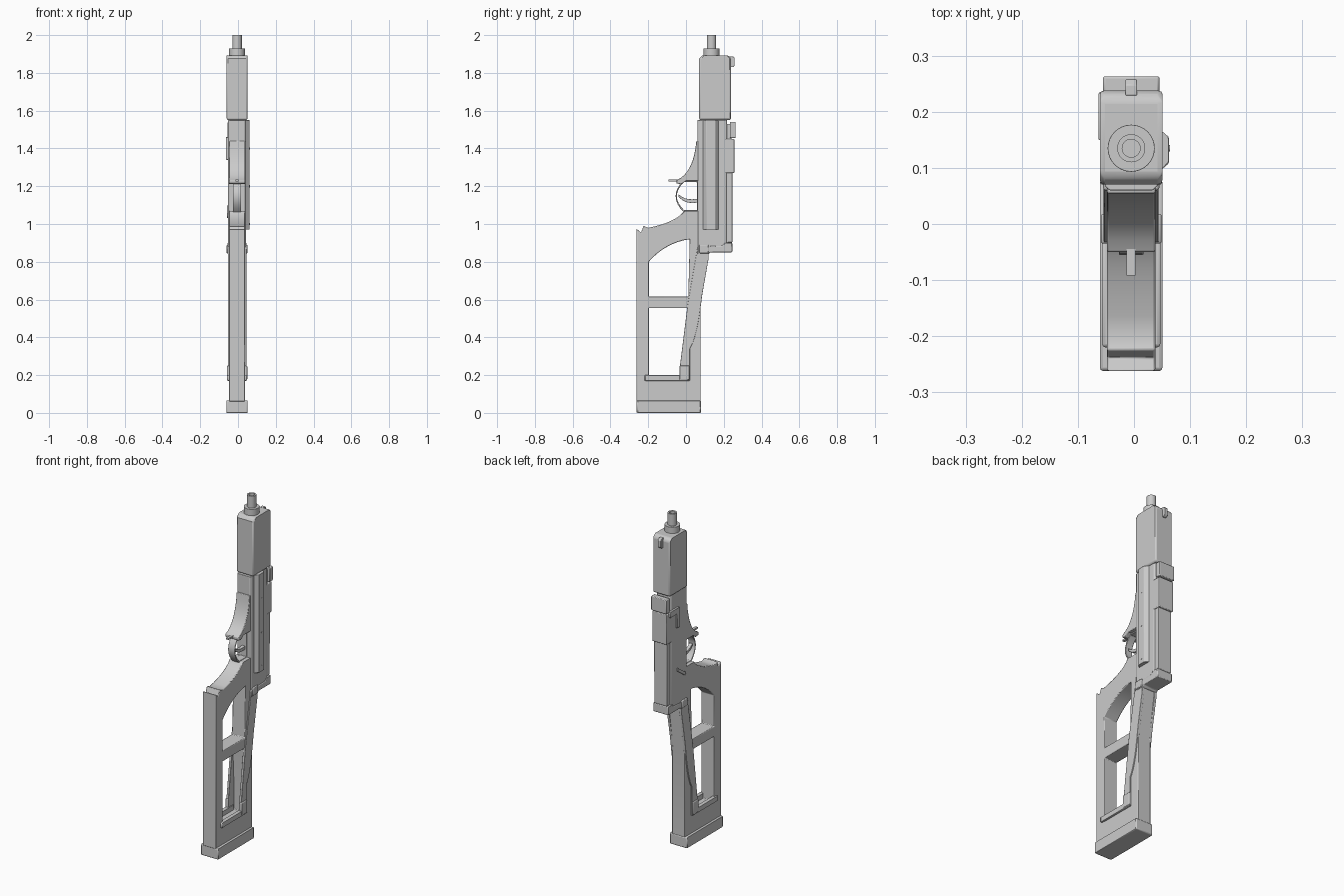
import bpy, bmesh, math
from mathutils import Matrix, Vector

cube = bpy.data.objects.get("Cube")
if cube:
    bpy.data.objects.remove(cube, do_unlink=True)

grey = bpy.data.materials.new("plain grey")
grey.use_nodes = True
grey.diffuse_color = (.6, .6, .6, 1)
grey.node_tree.nodes["Principled BSDF"].inputs["Base Color"].default_value = grey.diffuse_color

# Shared landmarks
MIDDLE = -.005
STOCK_HALF = .043
BODY_HALF = .047
GUARD_HALF = .056
BACK, FRONT = -.262, .078
POST = -.197
BODY_FRONT, BODY_BACK = .06, .218
BODY_BASE, BODY_TOP = .86, 1.55
BARREL_Y = .135
CYCLE_AXES = Matrix(((0, 0, 1, 0), (1, 0, 0, 0), (0, 1, 0, 0), (0, 0, 0, 1)))


def extrude(name, loops, low, high, upright=False, bevel=0.0):
    """Extrude an outline and its holes: (y, z) along x, or (x, y) upright along z."""
    curve = bpy.data.curves.new(name, "CURVE")
    curve.dimensions, curve.fill_mode = "2D", "BOTH"
    curve.extrude = (high - low) / 2
    for loop in loops:
        spline = curve.splines.new("POLY")
        spline.points.add(len(loop) - 1)
        for point, (across, along) in zip(spline.points, loop):
            point.co = (across, along, 0, 1)
        spline.use_cyclic_u = True
    outline = bpy.data.objects.new(name + " outline", curve)
    bpy.context.scene.collection.objects.link(outline)
    depsgraph = bpy.context.evaluated_depsgraph_get()
    mesh = bpy.data.meshes.new_from_object(outline.evaluated_get(depsgraph))
    bpy.data.objects.remove(outline, do_unlink=True)

    bm = bmesh.new()
    bm.from_mesh(mesh)
    bmesh.ops.remove_doubles(bm, verts=bm.verts, dist=.0002)
    bm.transform(Matrix.Translation((0, 0, (low + high) / 2)))
    if not upright:
        bm.transform(CYCLE_AXES)
    bmesh.ops.recalc_face_normals(bm, faces=bm.faces)
    bm.to_mesh(mesh)
    bm.free()
    mesh.materials.clear()
    mesh.materials.append(grey)

    obj = bpy.data.objects.new(name, mesh)
    bpy.context.scene.collection.objects.link(obj)
    if bevel:
        modifier = obj.modifiers.new("soft edges", "BEVEL")
        modifier.width, modifier.segments = bevel, 2
        modifier.limit_method, modifier.angle_limit = "ANGLE", math.radians(40)
    bpy.ops.object.select_all(action="DESELECT")
    obj.select_set(True)
    bpy.context.view_layer.objects.active = obj
    bpy.ops.object.shade_smooth_by_angle(angle=math.radians(35))


def centred(name, loops, half, bevel=0.0):
    extrude(name, loops, MIDDLE - half, MIDDLE + half, bevel=bevel)


def on_side(name, loops, side, inner, outer, bevel=0.0):
    """Extrude on one flank only, from the inner to the outer distance."""
    low, high = sorted((MIDDLE + side * inner, MIDDLE + side * outer))
    extrude(name, loops, low, high, bevel=bevel)


def rectangle(left, right, bottom, top):
    return [(left, bottom), (right, bottom), (right, top), (left, top)]


def chamfered(left, right, bottom, top, cut):
    return [(left + cut, bottom), (right - cut, bottom), (right, bottom + cut),
            (right, top - cut), (right - cut, top), (left + cut, top),
            (left, top - cut), (left, bottom + cut)]


def bend(start, pull, end, steps=8):
    """Points of a smooth arc from start to end, drawn towards pull."""
    start, pull, end = Vector(start), Vector(pull), Vector(end)
    return [tuple(start.lerp(pull, i / steps).lerp(pull.lerp(end, i / steps), i / steps))
            for i in range(steps + 1)]


def circle(radius, across, along, sides=32):
    return [(across + radius * math.cos(math.tau * i / sides),
             along + radius * math.sin(math.tau * i / sides)) for i in range(sides)]


# Skeleton stock with a curved grip and two windows
stock = rectangle(BACK, FRONT, .06, .57)[:3]
stock += [(.12, BODY_BASE), (.12, 1.07)]
stock += bend((-.01, 1.07), (-.05, 1.01), (-.2, .98))
stock += [(-.225, .99), (-.238, .955), (BACK, .975)]
upper_window = [(POST, .615), (.012, .615)]
upper_window += bend((.02, .92), (-.11, .9), (POST, .8))
lower_window = [(POST, .17), (.018, .17), (.018, .35), (.008, .555), (POST, .555)]
centred("stock", [stock, upper_window, lower_window], STOCK_HALF, bevel=.004)
centred("butt_pad", [rectangle(BACK, .08, 0, .065)], GUARD_HALF, bevel=.006)

# Braces, feet, lower rods and hinge blocks, mirrored on both flanks
brace = [(BODY_FRONT, .87), (.12, .87), (.12, .82)]
brace += bend((.085, .62), (.06, .4), (.02, .34))
brace += [(.02, .17), (-.035, .17), (-.032, .25), (.008, .57)]
for label, side in (("left", 1), ("right", -1)):
    on_side(label + "_brace", [brace], side, .035, .049, bevel=.003)
    on_side(label + "_brace_foot", [rectangle(-.035, .018, .175, .25)],
            side, .035, .054, bevel=.004)
    on_side(label + "_lower_rod", [rectangle(-.22, .015, .17, .2)],
            side, .03, .052, bevel=.006)
    on_side(label + "_hinge_block", [rectangle(.07, .12, .845, .89)],
            side, .035, .055, bevel=.004)

# Receiver column and its stepped end cap
column = chamfered(MIDDLE - BODY_HALF, MIDDLE + BODY_HALF, BODY_FRONT, BODY_BACK, .008)
extrude("receiver", [column], BODY_BASE, BODY_TOP, upright=True, bevel=.002)
cap = [(BODY_FRONT, .84), (.12, .84), (.13, .85), (.245, .85), (.245, .9),
       (.205, .9), (.19, .885), (BODY_FRONT, .88)]
centred("end_cap", [cap], .05, bevel=.004)

# Raised side cover with slanted flanks and a row of screws
cover = [(.035, .085), (.062, .108), (.062, .155), (.035, .178)]
extrude("side_cover", [cover], .97, BODY_TOP, upright=True, bevel=.002)
for row in range(3):
    screw = circle(.006, BARREL_Y, 1 + row / 5, sides=12)
    on_side("cover_screw", [screw], 1, .06, .069)

# Magazine and rail along the back
for name, half, front, back, bottom, top in (
        ("magazine", .042, .2, .245, .9, 1.28),
        ("magazine_collar", BODY_HALF, .2, .256, 1.27, 1.45),
        ("rail_neck", .035, .2, .24, 1.44, 1.53),
        ("rail_cap", .05, .232, .263, 1.455, 1.54)):
    centred(name, [rectangle(front, back, bottom, top)], half, bevel=.004)

# Charging handle and selector lever on the right flank
handle = rectangle(.15, .17, 1.34, 1.425)[:3]
handle += [(.235, 1.425), (.235, 1.46), (.15, 1.46)]
on_side("charging_handle", [handle], -1, .04, .058, bevel=.003)
lever = [(.09, 1.03), (.16, 1.08), (.16, 1.1), (.08, 1.045)]
on_side("selector_lever", [lever], -1, .04, .053, bevel=.002)

# Handguard, front sight, collar and hollow barrel
handguard = chamfered(.07, .238, BODY_TOP, 1.893, .015)
handguard[-2:] = [(.07, 1.875), (.07, BODY_TOP)]
handguard[:2] = [(.238, BODY_TOP)]
handguard.pop(1)
centred("handguard", [handguard], GUARD_HALF, bevel=.009)
centred("front_sight", [chamfered(.22, .258, 1.83, 1.888, .01)], .01, bevel=.002)
collar = circle(.042, MIDDLE, BARREL_Y)
extrude("barrel_collar", [collar], 1.88, 1.93, upright=True, bevel=.005)
barrel = [circle(radius, MIDDLE, BARREL_Y) for radius in (.025, .016)]
extrude("barrel", barrel, 1.89, 2, upright=True)

# Curved foregrip with a thin pointed tip
grip = [(.08, 1.44)] + bend((.055, 1.44), (.04, 1.27), (-.05, 1.232))
grip += [(-.05, 1.215), (-.025, 1.21), (0, 1.228), (.08, 1.228)]
centred("foregrip", [grip], STOCK_HALF, bevel=.003)
centred("foregrip_tip", [rectangle(-.092, -.04, 1.225, 1.235)], .008)

# Trigger guard loop and trigger
loops = []
for wall in (0, .013):
    bottom, top, tip = 1.06 + wall, 1.235 - wall, wall - .1
    loops.append([(.07 - wall, bottom)] + bend((-.01, bottom), (tip, (bottom + top) / 2),
                                               (-.01, top)) + [(.07 - wall, top)])
centred("trigger_guard", loops, .022, bevel=.002)
trigger = bend((-.04, 1.158), (0, 1.12), (.065, 1.135))
trigger += bend((.065, 1.115), (0, 1.1), (-.04, 1.145))
centred("trigger", [trigger], .01, bevel=.002)
